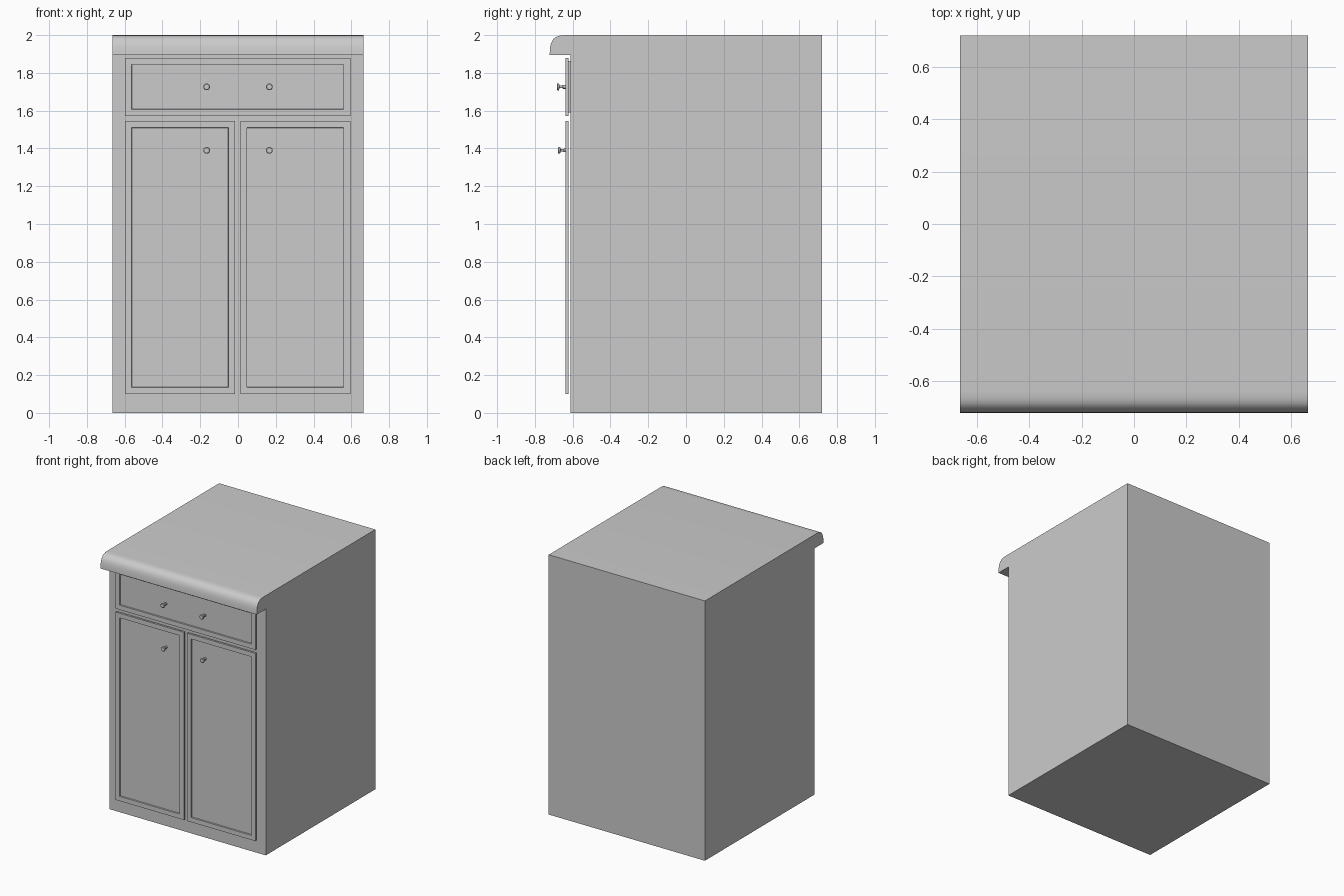
import bpy, bmesh, math
from mathutils import Matrix

old = bpy.data.objects.get("Cube")
if old:
    bpy.data.objects.remove(old)

GREY = (0.6, 0.6, 0.6, 1)
paint = bpy.data.materials.new("plain_grey")
paint.diffuse_color = GREY
paint.use_nodes = True
paint.node_tree.nodes["Principled BSDF"].inputs["Base Color"].default_value = GREY


def finish(name, bm, smooth=False):
    bmesh.ops.recalc_face_normals(bm, faces=bm.faces)
    mesh = bpy.data.meshes.new(name)
    bm.to_mesh(mesh)
    bm.free()
    mesh.materials.append(paint)
    obj = bpy.data.objects.new(name, mesh)
    bpy.context.collection.objects.link(obj)
    if smooth:
        bpy.ops.object.select_all(action="DESELECT")
        obj.select_set(True)
        bpy.context.view_layer.objects.active = obj
        bpy.ops.object.shade_smooth_by_angle(angle=math.radians(35))
    return obj


def box(x0, x1, y0, y1, z0, z1):
    bm = bmesh.new()
    bmesh.ops.create_cube(bm, size=1)
    for v in bm.verts:
        v.co.x = x1 if v.co.x > 0 else x0
        v.co.y = y1 if v.co.y > 0 else y0
        v.co.z = z1 if v.co.z > 0 else z0
    return bm


def framed_panel(name, x0, x1, z0, z1, border):
    """Thin slab whose front face holds a sunken panel."""
    bm = box(x0, x1, -0.637, -0.622, z0, z1)
    bmesh.ops.recalc_face_normals(bm, faces=bm.faces)
    front = [f for f in bm.faces if f.normal.y < -0.9]
    bmesh.ops.inset_region(bm, faces=front, thickness=border)
    bmesh.ops.inset_region(bm, faces=front, thickness=0.002, depth=-0.010)
    return finish(name, bm)


def knob(name, x, z, tip):
    """Round pull: base, narrow stem and disc head, turned about y."""
    profile = [(0, 0), (0.010, 0), (0.010, 0.012), (0.007, 0.016),
               (0.007, 0.030), (0.018, 0.034), (0.018, 0.042),
               (0.014, 0.045), (0, 0.045)]
    bm = bmesh.new()
    verts = [bm.verts.new((r, 0, h)) for r, h in profile]
    edges = [bm.edges.new(pair) for pair in zip(verts, verts[1:])]
    bmesh.ops.spin(bm, geom=verts + edges, cent=(0, 0, 0), axis=(0, 0, 1),
                   angle=2 * math.pi, steps=16)
    bmesh.ops.remove_doubles(bm, verts=bm.verts, dist=0.0001)
    bm.transform(Matrix.Translation((x, tip + 0.045, z))
                 @ Matrix.Rotation(math.pi / 2, 4, "X"))
    return finish(name, bm, smooth=True)


# Cabinet body with rounded worktop lip, one extruded side profile
side = [(0.72, 0), (0.72, 2), (-0.64, 2), (-0.665, 1.998), (-0.685, 1.992),
        (-0.702, 1.98), (-0.713, 1.96), (-0.72, 1.935), (-0.722, 1.895),
        (-0.612, 1.895), (-0.612, 0)]
bm = bmesh.new()
face = bm.faces.new([bm.verts.new((-0.665, y, z)) for y, z in side])
new = bmesh.ops.extrude_face_region(bm, geom=[face])["geom"]
bmesh.ops.translate(bm, vec=(1.33, 0, 0),
                    verts=[g for g in new if isinstance(g, bmesh.types.BMVert)])
finish("cabinet_body", bm, smooth=True)

# Drawer front and its backing board
framed_panel("drawer_front", -0.598, 0.595, 1.572, 1.88, 0.05)
finish("drawer_backing", box(-0.58, 0.58, -0.623, -0.611, 1.59, 1.863))

# Doors
framed_panel("right_door", -0.598, -0.015, 0.1, 1.545, 0.05)
framed_panel("left_door", 0.012, 0.595, 0.1, 1.545, 0.05)

# Knobs
for label, sx in (("right", -1), ("left", 1)):
    knob(label + "_drawer_knob", sx * 0.166, 1.726, -0.684)
    knob(label + "_door_knob", sx * 0.166, 1.39, -0.678)
